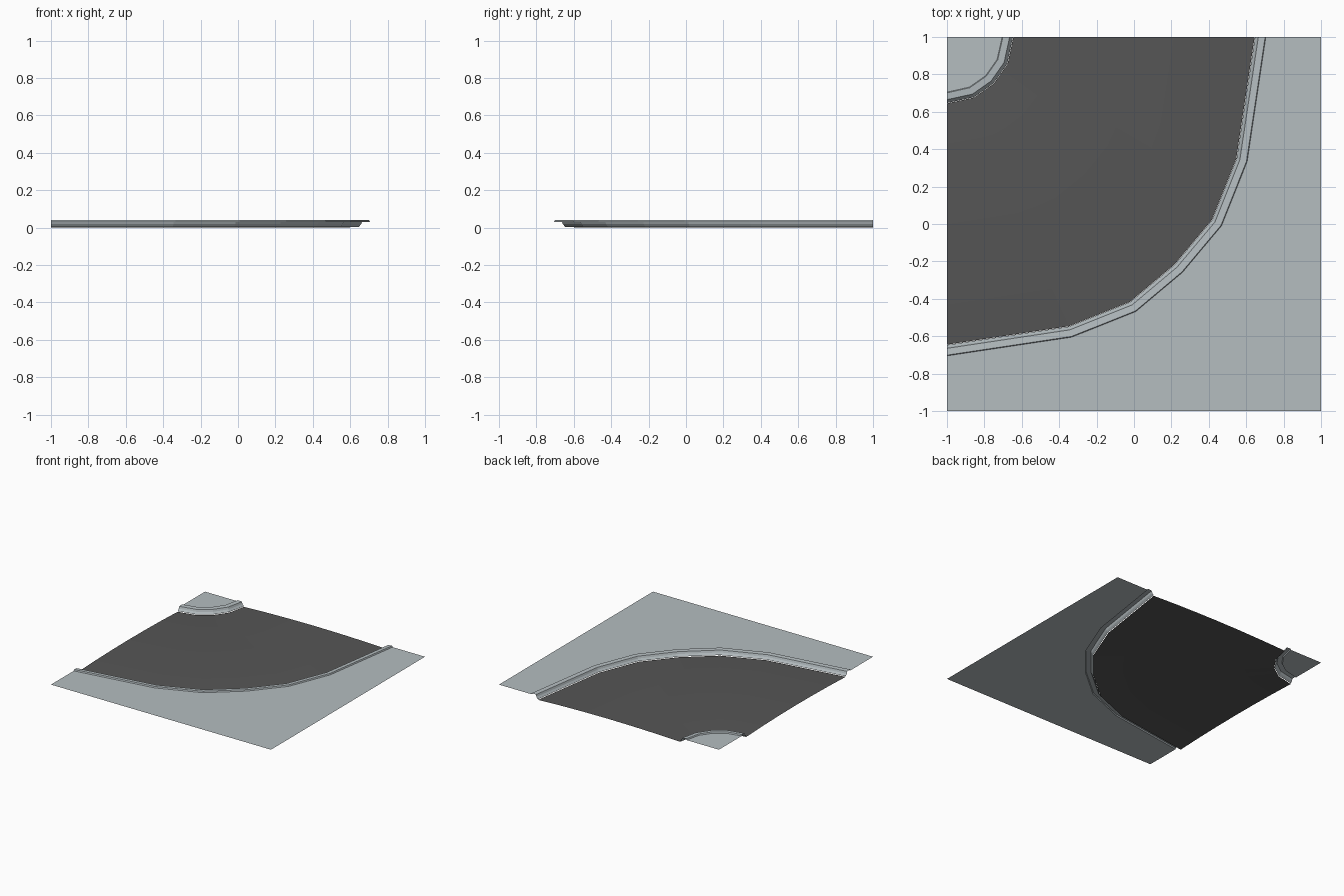
import bpy, bmesh
from mathutils import Vector

if "Cube" in bpy.data.objects:
    bpy.data.objects.remove(bpy.data.objects["Cube"])

GROUND_Z, TOP_Z, CROWN = 0.03, 0.04, 0.014
# kerb cross-section: (distance towards the road, height)
KERB = [(0, GROUND_Z), (0.004, TOP_Z), (0.04, TOP_Z - 0.003), (0.046, 0.02), (0.058, 0.004)]


def material(name, rgb):
    m = bpy.data.materials.new(name)
    m.diffuse_color = (*rgb, 1)
    m.use_nodes = True
    m.node_tree.nodes["Principled BSDF"].inputs["Base Color"].default_value = m.diffuse_color
    return m


stone = material("pale grey stone", (0.46, 0.51, 0.53))
asphalt = material("dark grey asphalt", (0.092, 0.092, 0.092))


def mirrored(half):
    """Complete a curve by reflecting it across the tile diagonal."""
    pts = [Vector(p) for p in half]
    return pts + [Vector((-p.y, -p.x)) for p in reversed(pts[:-1])]


def offset(pts, d):
    """Mitred offset; the ends slide along the tile border."""
    out = []
    for i, p in enumerate(pts):
        if i == 0:
            out.append(p + Vector((d, 0)))
        elif i == len(pts) - 1:
            out.append(p + Vector((0, -d)))
        else:
            a, b = (p - pts[i - 1]).normalized(), (pts[i + 1] - p).normalized()
            na, nb = Vector((-a.y, a.x)), Vector((-b.y, b.x))
            m = (na + nb).normalized()
            out.append(p + m * d / m.dot(na))
    return out


def sample(pts, t):
    f = t * (len(pts) - 1)
    i = min(int(f + 1e-6), len(pts) - 2)
    return pts[i].lerp(pts[i + 1], f - i)


def finish(name, bm, mat):
    for f in bm.faces:
        f.normal_update()
        if f.normal.z < -1e-4:
            f.normal_flip()
    me = bpy.data.meshes.new(name)
    bm.to_mesh(me)
    bm.free()
    me.materials.append(mat)
    ob = bpy.data.objects.new(name, me)
    bpy.context.collection.objects.link(ob)


def strip(name, rows, mat):
    bm = bmesh.new()
    grid = [[bm.verts.new(p) for p in row] for row in rows]
    for r, s in zip(grid, grid[1:]):
        for i in range(len(r) - 1):
            bm.faces.new((r[i], r[i + 1], s[i + 1], s[i]))
    bmesh.ops.recalc_face_normals(bm, faces=bm.faces)
    finish(name, bm, mat)


def sheet(name, pts, z, mat):
    bm = bmesh.new()
    f = bm.faces.new([bm.verts.new((x, y, z)) for x, y in pts])
    bmesh.ops.triangulate(bm, faces=[f])
    finish(name, bm, mat)


# kerb lines on the outside and inside of the bend
outer = mirrored([(0.705, 1), (0.605, 0.333), (0.468, -0.01), (0.259, -0.259)])
inner = mirrored([(-0.705, 1), (-0.732, 0.88), (-0.793, 0.793)])

# kerbs; the sign selects which way the road lies
for name, line, sign in (("outer_kerb", outer, -1), ("inner_kerb", inner, 1)):
    strip(name, [[(p.x, p.y, z) for p in offset(line, sign * d)] for d, z in KERB], stone)

# pavements behind the kerbs
sheet("outer_pavement", [tuple(p) for p in outer] + [(-1, -1), (1, -1), (1, 1)], GROUND_Z, stone)
sheet("inner_pavement", [tuple(p) for p in inner] + [(-1, 1)], GROUND_Z, stone)

# cambered road surface between the kerbs
edge_a, edge_b = offset(outer, -0.06), offset(inner, 0.06)
rows = []
for k in range(7):
    v = k / 6
    row = []
    for i in range(13):
        p = sample(edge_a, i / 12).lerp(sample(edge_b, i / 12), v)
        row.append((p.x, p.y, CROWN * 4 * v * (1 - v)))
    rows.append(row)
strip("road", rows, asphalt)
